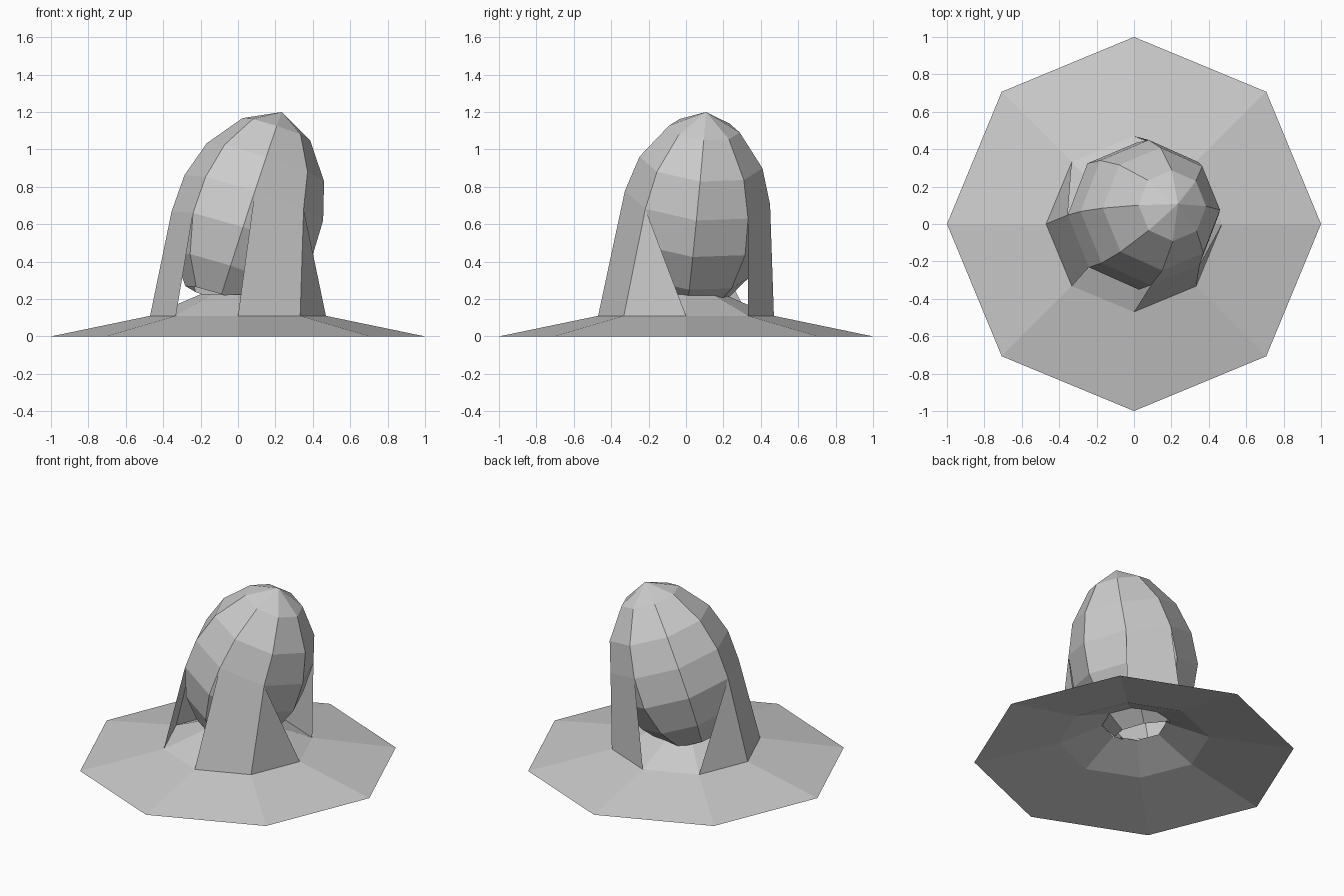
import bpy
import bmesh
from math import cos, sin, radians
from mathutils import Vector

cube = bpy.data.objects.get("Cube")
if cube:
    bpy.data.objects.remove(cube)

SIDES = 8

grey = bpy.data.materials.new("pale_grey")
grey.use_nodes = True
grey.diffuse_color = (0.6, 0.6, 0.6, 1)
grey.node_tree.nodes["Principled BSDF"].inputs["Base Color"].default_value = (0.6, 0.6, 0.6, 1)


def ring_point(radius, z, column):
    a = radians(45 * column)
    return Vector((radius * cos(a), radius * sin(a), z))


def make_object(name, faces):
    """Build a flat-shaded mesh from a list of corner-point lists."""
    bm = bmesh.new()
    for corners in faces:
        bm.faces.new([bm.verts.new(p) for p in corners])
    bmesh.ops.remove_doubles(bm, verts=bm.verts, dist=0.0005)
    mesh = bpy.data.meshes.new(name)
    bm.to_mesh(mesh)
    bm.free()
    mesh.materials.append(grey)
    obj = bpy.data.objects.new(name, mesh)
    bpy.context.collection.objects.link(obj)
    return obj


def lathe(name, profile, point):
    """Sweep a (radius, height) profile, outside to top, into eight columns."""
    faces = []
    for low, high in zip(profile, profile[1:]):
        for c in range(SIDES):
            quad = [point(*low, c), point(*low, c + 1)]
            quad += [point(*high, c + 1), point(*high, c)] if high[0] else [point(*high, c)]
            faces.append(quad)
    return make_object(name, faces)


# Wide ground skirt with a steeper open collar inside
FOOT = (0.47, 0.11)
lathe("skirt", [(1.0, 0.0), FOOT, (0.2, 0.225)], ring_point)

# Leaning egg, open underneath; heights run down from its tip
TIP = Vector((0.235, 0.107, 1.2))
lean = Vector((0, 0, 1)).rotation_difference(Vector((0.31, 0.094, 0.945)))


def egg_point(radius, z, column):
    return TIP + lean @ ring_point(radius, z, column)


EGG = [(0.2, -1.05), (0.32, -0.9), (0.395, -0.69), (0.39, -0.485),
       (0.33, -0.285), (0.19, -0.097), (0, 0)]
lathe("egg", EGG, egg_point)


# Legs: one full panel from foot to egg, some with a triangular side panel
def make_leg(name, column, ring, side=0):
    a, b = column, column + 1
    top = EGG[ring]
    faces = [[ring_point(*FOOT, a), ring_point(*FOOT, b),
              egg_point(*top, b), egg_point(*top, a)]]
    if side > 0:
        faces.append([ring_point(*FOOT, b), ring_point(*FOOT, b + 1), egg_point(*top, b)])
    if side < 0:
        faces.append([ring_point(*FOOT, a - 1), ring_point(*FOOT, a), egg_point(*top, a)])
    make_object(name, faces)


make_leg("front_leg", 6, 3, side=1)
make_leg("right_leg", 4, 2, side=-1)
make_leg("back_leg", 1, 3)
